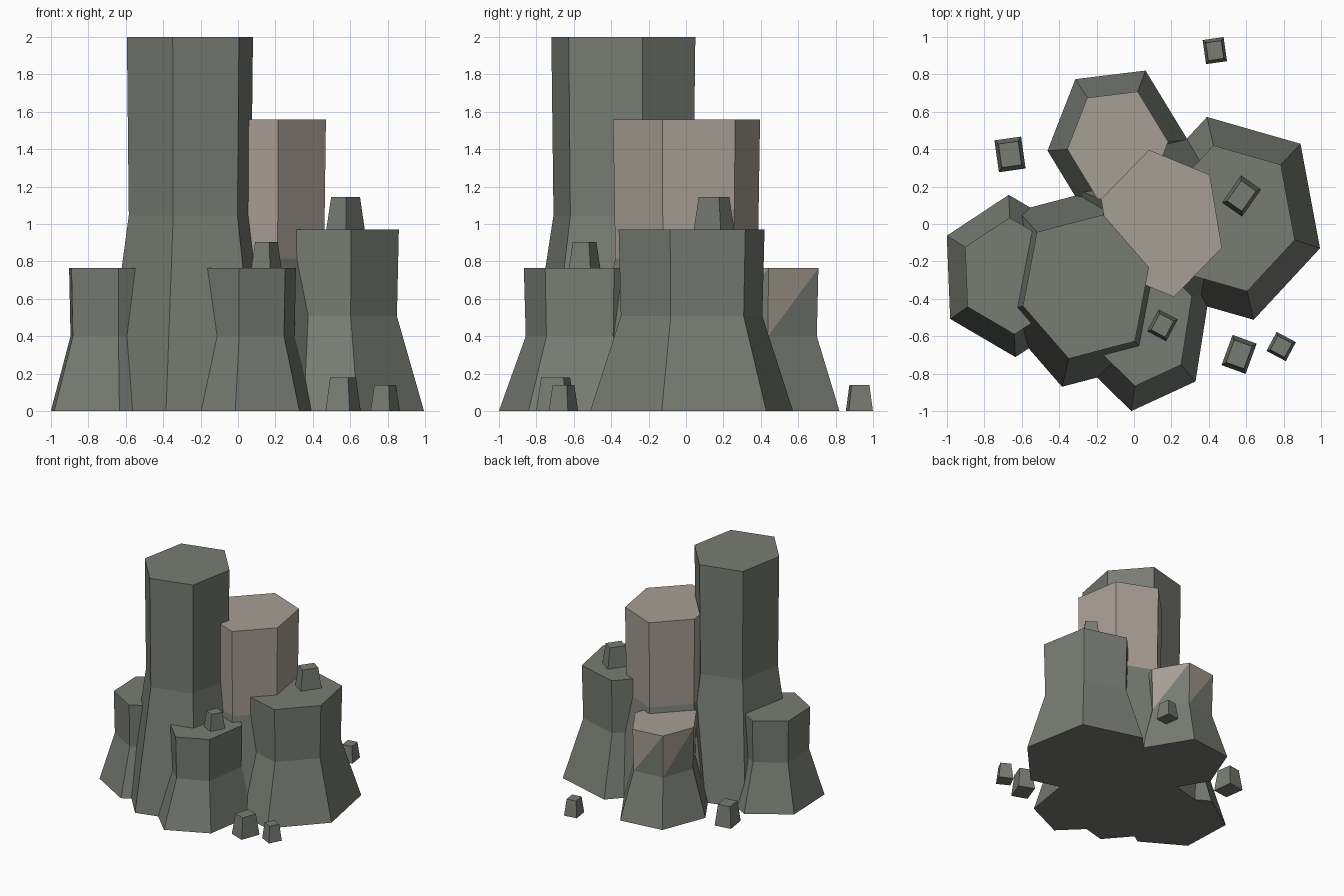
import bpy, bmesh
from math import radians
from mathutils import Matrix, Vector

if "Cube" in bpy.data.objects:
    bpy.data.objects.remove(bpy.data.objects["Cube"], do_unlink=True)


def make_material(name, rgb):
    mat = bpy.data.materials.new(name)
    mat.use_nodes = True
    mat.diffuse_color = (*rgb, 1)
    mat.node_tree.nodes["Principled BSDF"].inputs["Base Color"].default_value = (*rgb, 1)
    return mat


grey = make_material("grey rock", (0.188, 0.202, 0.174))
beige = make_material("beige rock", (0.39, 0.342, 0.3))


def finish(name, bm):
    mesh = bpy.data.meshes.new(name)
    bm.normal_update()
    bm.to_mesh(mesh)
    bm.free()
    mesh.materials.append(grey)
    mesh.materials.append(beige)
    obj = bpy.data.objects.new(name, mesh)
    bpy.context.collection.objects.link(obj)
    return obj


def column(name, center, height, corners, capped=False, faceted=False):
    """Six-sided column with a flared foot; three corners, mirrored through the centre."""
    bm = bmesh.new()
    offsets = [Vector(c) for c in corners]
    offsets += [-v for v in offsets]
    rings = []
    for scale, z in ((1.39, 0), (0.97, 0.523 * height), (1, height)):
        rings.append([bm.verts.new((center[0] + v.x * scale, center[1] + v.y * scale, z))
                      for v in offsets])
    for low, high in zip(rings, rings[1:]):
        for i in range(6):
            j = (i + 1) % 6
            if faceted:
                bm.faces.new((low[i], low[j], high[j]))
                bm.faces.new((low[i], high[j], high[i]))
            else:
                bm.faces.new((low[i], low[j], high[j], high[i]))
    bm.faces.new(rings[-1])
    bm.faces.new(rings[0][::-1])
    # Pale rock on the upper faces of capped columns
    for f in bm.faces:
        f.material_index = int(capped and f.calc_center_median().z > 0.6)
    return finish(name, bm)


def stone(name, x, y, z, width, depth, height, turn):
    """Small block, narrower at the top."""
    bm = bmesh.new()
    bmesh.ops.create_cube(bm, size=1)
    for v in bm.verts:
        taper = 0.74 if v.co.z > 0 else 1
        v.co = (v.co.x * width * taper, v.co.y * depth * taper, (v.co.z + 0.5) * height)
    bm.transform(Matrix.Translation((x, y, z)) @ Matrix.Rotation(radians(turn), 4, "Z"))
    return finish(name, bm)


# Columns
column("tall_column", (-0.257, -0.335), 2.0,
       [(-0.092, -0.385), (0.262, -0.292), (0.337, 0.103)])
column("middle_column", (0.147, 0.003), 1.56,
       [(0.323, -0.13), (0.258, 0.26), (-0.067, 0.393)], capped=True)
column("left_column", (0.515, 0.03), 0.97,
       [(0.345, -0.115), (0.27, 0.287), (-0.09, 0.39)])
column("right_column", (-0.652, -0.278), 0.765,
       [(-0.013, 0.312), (-0.251, 0.155), (-0.238, -0.165)])
column("front_column", (0.055, -0.525), 0.765,
       [(-0.05, -0.342), (0.197, -0.228), (0.255, 0.14)])
column("back_column", (-0.087, 0.42), 0.765,
       [(0.27, 0.02), (0.107, 0.288), (-0.163, 0.255)], capped=True, faceted=True)

# Loose stones on the ground and on the ledges
stone("front_stone_large", 0.562, -0.697, 0, 0.137, 0.172, 0.18, -20)
stone("front_stone_small", 0.787, -0.655, 0, 0.117, 0.115, 0.14, -28)
stone("back_stone", 0.432, 0.927, 0, 0.113, 0.13, 0.14, 8)
stone("right_stone", -0.663, 0.372, 0, 0.144, 0.172, 0.18, 8)
stone("left_ledge_stone", 0.575, 0.15, 0.96, 0.13, 0.178, 0.185, -35)
stone("front_ledge_stone", 0.152, -0.542, 0.755, 0.115, 0.132, 0.15, -28)
